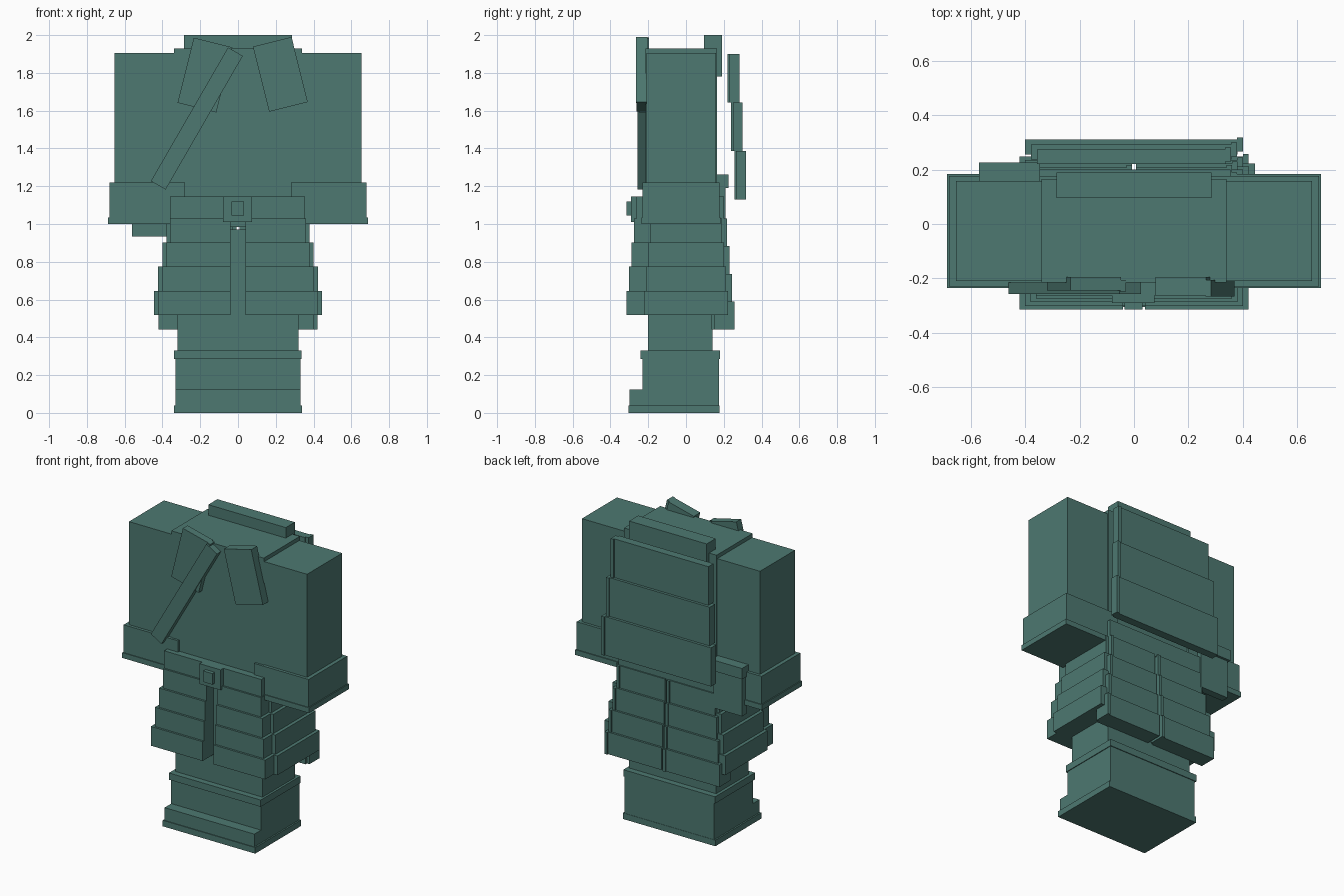
import bpy, bmesh
from math import radians
from mathutils import Matrix, Vector

cube = bpy.data.objects.get("Cube")
if cube:
    bpy.data.objects.remove(cube, do_unlink=True)

teal = bpy.data.materials.new("muted_teal")
teal.use_nodes = True
colour = (0.075, 0.19, 0.165, 1)
teal.diffuse_color = colour
teal.node_tree.nodes["Principled BSDF"].inputs["Base Color"].default_value = colour


def block(name, x, y, z, tilt=0, pivot=None):
    """Box spanning the x, y and z ranges, tilted in the front plane about a pivot."""
    bm = bmesh.new()
    bmesh.ops.create_cube(bm, size=1)
    size = Vector([r[1] - r[0] for r in (x, y, z)])
    mid = Vector([sum(r) / 2 for r in (x, y, z)])
    bmesh.ops.scale(bm, vec=size, verts=bm.verts)
    bmesh.ops.translate(bm, vec=mid, verts=bm.verts)
    if tilt:
        bmesh.ops.rotate(bm, cent=pivot or mid, verts=bm.verts,
                         matrix=Matrix.Rotation(radians(tilt), 3, 'Y'))
    mesh = bpy.data.meshes.new(name)
    bm.to_mesh(mesh)
    bm.free()
    mesh.materials.append(teal)
    ob = bpy.data.objects.new(name, mesh)
    bpy.context.collection.objects.link(ob)
    return ob


def span(side, a, b):
    return tuple(sorted((side * a, side * b)))


SIDES = (("left", 1), ("right", -1))

# Boots and legs
block("boot", (-.33, .33), (-.23, .175), (.02, .31))
block("boot_cuff", (-.34, .335), (-.24, .18), (.285, .33))
block("boot_toe", (-.33, .33), (-.3, -.2), (.02, .125))
block("boot_sole", (-.34, .34), (-.305, .177), (0, .04))
block("legs", (-.32, .32), (-.2, .14), (.3, .97))

# Torso and neck guard
block("torso", (-.34, .34), (-.215, .165), (.985, 1.93))
block("rear_collar", (-.285, .285), (.095, .19), (1.78, 2))

# Arms with sleeve cuffs
for label, s in SIDES:
    block(label + "_arm", span(s, .335, .655), (-.21, .158), (1.02, 1.905))
    block(label + "_cuff", span(s, .28, .68), (-.23, .177), (1.01, 1.22))
    block(label + "_cuff_rim", span(s, .28, .687), (-.235, .183), (1, 1.035))

# Tilted collar flaps, each with an edge strip
for label, cx, tilt, front in (("right", -.182, 14, -.245), ("left", .217, -14, -.262)):
    pivot = (cx, 0, 1.79)
    block(label + "_collar_flap", (cx - .098, cx + .094), (front, -.195),
          (1.613, 1.968), tilt, pivot)
    block(label + "_flap_edge", (cx + .092, cx + .113), (front - .004, -.205),
          (1.613, 1.968), tilt, pivot)

# Diagonal chest strap
block("chest_strap", (-.263, -.173), (-.257, -.215), (1.15, 1.967), 30)

# Belt and buckle
block("belt", (-.36, .355), (-.262, .2), (1.02, 1.145))
block("buckle", (-.08, .075), (-.29, -.24), (1.01, 1.145))
block("buckle_stud", (-.035, .032), (-.315, -.28), (1.045, 1.118))

# Layered back plates, each with an edge strip
for i in range(3):
    top, w, y = 1.9 - .257 * i, .357 + .022 * i, .22 + .018 * i
    block(f"back_plate_{i}", (-w, w - .02), (y, y + .054), (top - .257, top))
    block(f"back_plate_edge_{i}", (w - .022, w), (y + .01, y + .062), (top - .257, top))

# Flared skirt, four rows of plates on every side
for i in range(4):
    top = 1.03 - .128 * i
    step = .0135 * i
    rear_top = 1.03 - .147 * i
    w = .36 + .02 * i
    for label, s in SIDES:
        block(f"{label}_front_skirt_{i}", span(s, .04, w), (-.274 - step, -.19),
              (top - .128, top))
        block(f"{label}_side_skirt_{i}", span(s, .3, .378 + .0225 * i),
              (-.19 - step * .8, .19 + step * .8), (top - .128, top))
        lo, hi = span(s, .008, w)
        block(f"{label}_rear_skirt_{i}", (lo, hi - .018), (.135, .208 + step),
              (rear_top - .147, rear_top))
        block(f"{label}_rear_skirt_edge_{i}", (hi - .02, hi), (.15, .217 + step),
              (rear_top - .147, rear_top))

# Hip pouch
block("pouch", (-.56, -.35), (.162, .21), (.935, 1.2))
block("pouch_lid", (-.57, -.345), (.158, .226), (1.19, 1.262))
